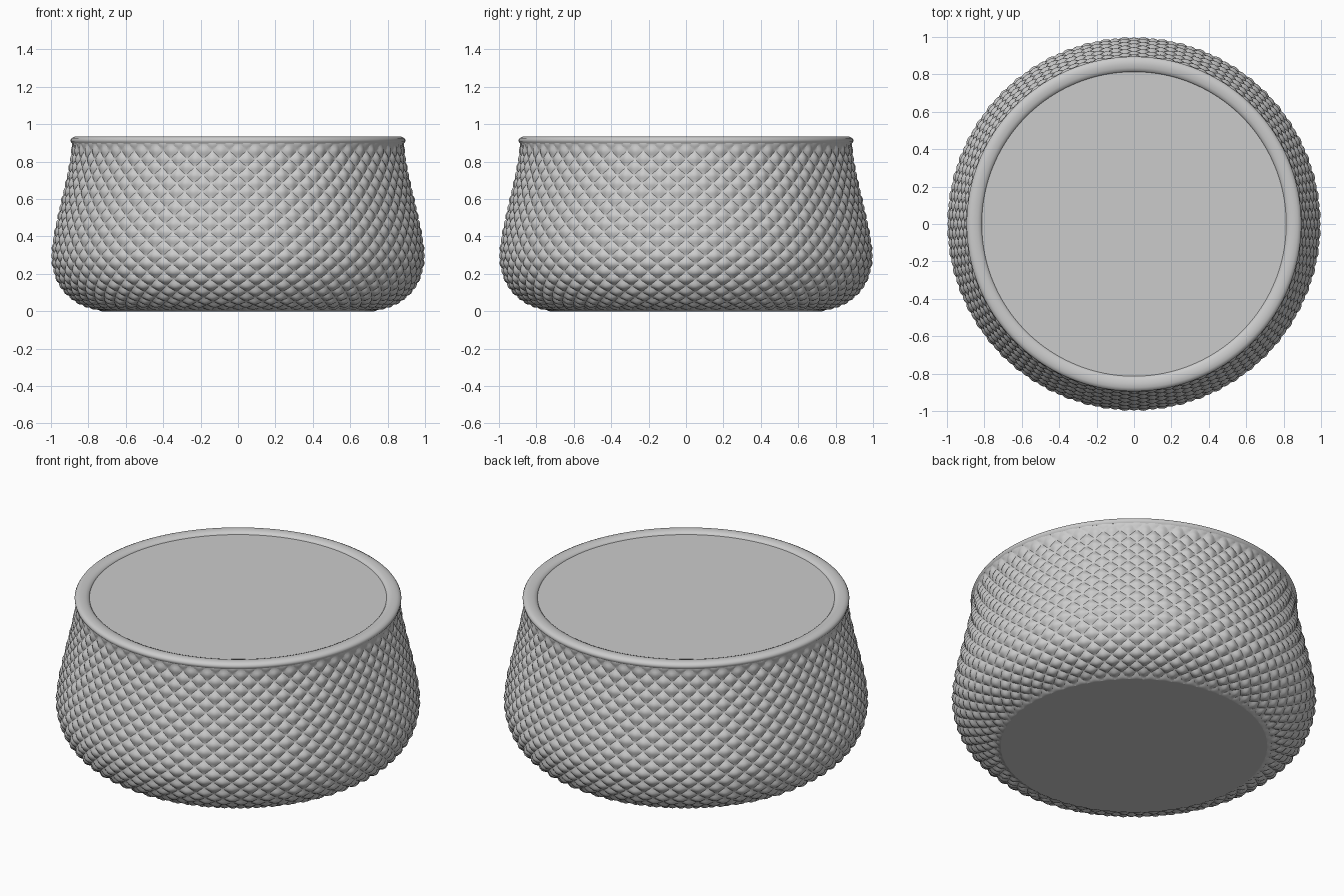
import bpy, bmesh, math
from mathutils import Vector

if "Cube" in bpy.data.objects:
    bpy.data.objects.remove(bpy.data.objects["Cube"], do_unlink=True)

CELLS = 120    # half diamonds around the wall
ROWS = 24      # half diamonds up the wall
SUB = 4        # grid steps per half diamond
DEPTH = 0.014  # depth of the grooves

grey = bpy.data.materials.new("stoneware grey")
grey.use_nodes = True
grey.diffuse_color = (0.6, 0.6, 0.6, 1)
grey.node_tree.nodes["Principled BSDF"].inputs["Base Color"].default_value = (0.6, 0.6, 0.6, 1)


def finish(bm, name, angle):
    mesh = bpy.data.meshes.new(name)
    bm.to_mesh(mesh)
    bm.free()
    mesh.materials.append(grey)
    obj = bpy.data.objects.new(name, mesh)
    bpy.context.collection.objects.link(obj)
    bpy.ops.object.select_all(action='DESELECT')
    obj.select_set(True)
    bpy.context.view_layer.objects.active = obj
    bpy.ops.object.shade_smooth_by_angle(angle=math.radians(angle))
    return obj


def smooth_path(points, steps):
    """Evenly spaced samples on a Catmull-Rom curve through the points."""
    p = [Vector(q) for q in points]
    p = [2 * p[0] - p[1]] + p + [2 * p[-1] - p[-2]]
    fine = []
    for a, b, c, d in zip(p, p[1:], p[2:], p[3:]):
        for k in range(40):
            t = k / 40
            fine.append(0.5 * (2 * b + (c - a) * t + (2 * a - 5 * b + 4 * c - d) * t * t
                               + (3 * b - a - 3 * c + d) * t ** 3))
    fine.append(p[-2])
    dist = [0.0]
    for a, b in zip(fine, fine[1:]):
        dist.append(dist[-1] + (b - a).length)
    out, k = [], 0
    for s in range(steps + 1):
        target = dist[-1] * s / steps
        while k < len(fine) - 2 and dist[k + 1] < target:
            k += 1
        t = (target - dist[k]) / (dist[k + 1] - dist[k])
        out.append(fine[k].lerp(fine[k + 1], t))
    return out


def ring(bm, radius_z, count):
    """A ring of vertices; radius_z gives (radius, height) for each index."""
    verts = []
    for i in range(count):
        r, z = radius_z(i)
        a = math.tau * i / count
        verts.append(bm.verts.new((r * math.cos(a), r * math.sin(a), z)))
    return verts


# Bowl wall, quilted with staggered diamonds, and its flat base
wall = [(0.73, 0), (0.82, 0.022), (0.90, 0.07), (0.96, 0.14), (0.99, 0.22), (1.0, 0.30),
        (0.985, 0.42), (0.957, 0.55), (0.927, 0.68), (0.902, 0.80), (0.888, 0.905)]
around, up = CELLS * SUB, ROWS * SUB
path = smooth_path(wall, up)
bm = bmesh.new()
rings = []
for j, p in enumerate(path):
    tangent = (path[min(j + 1, up)] - path[max(j - 1, 0)]).normalized()
    inward = Vector((-tangent.y, tangent.x))
    fade = min(1, j / SUB, (up - j) / SUB)

    def quilted(i):
        u, v = i / SUB, j / SUB
        puff = abs(math.sin(math.pi / 2 * (u + v)) * math.sin(math.pi / 2 * (u - v)))
        return p + inward * DEPTH * fade * (1 - puff)

    rings.append(ring(bm, quilted, around))
for j in range(up):
    for i in range(around):
        k = (i + 1) % around
        a, b, c, d = rings[j][i], rings[j][k], rings[j + 1][k], rings[j + 1][i]
        # split each square along the groove direction
        if (i // SUB + j // SUB) % 2 == 0:
            bm.faces.new((a, b, c))
            bm.faces.new((a, c, d))
        else:
            bm.faces.new((a, b, d))
            bm.faces.new((b, c, d))
bm.faces.new(reversed(rings[0]))
finish(bm, "bowl_wall", 25)

# Rounded rim
rim = [(0.87, 0.895), (0.887, 0.897), (0.894, 0.906), (0.895, 0.916), (0.889, 0.926),
       (0.875, 0.933), (0.855, 0.935), (0.835, 0.932), (0.820, 0.926), (0.813, 0.917), (0.812, 0.90)]
bm = bmesh.new()
loops = [ring(bm, lambda i: q, 160) for q in rim]
for low, high in zip(loops, loops[1:]):
    for i in range(160):
        k = (i + 1) % 160
        bm.faces.new((low[i], low[k], high[k], high[i]))
finish(bm, "rim", 40)

# Flat disc filling the opening
bm = bmesh.new()
bm.faces.new(ring(bm, lambda i: (0.82, 0.918), 160))
finish(bm, "top_disc", 30)
